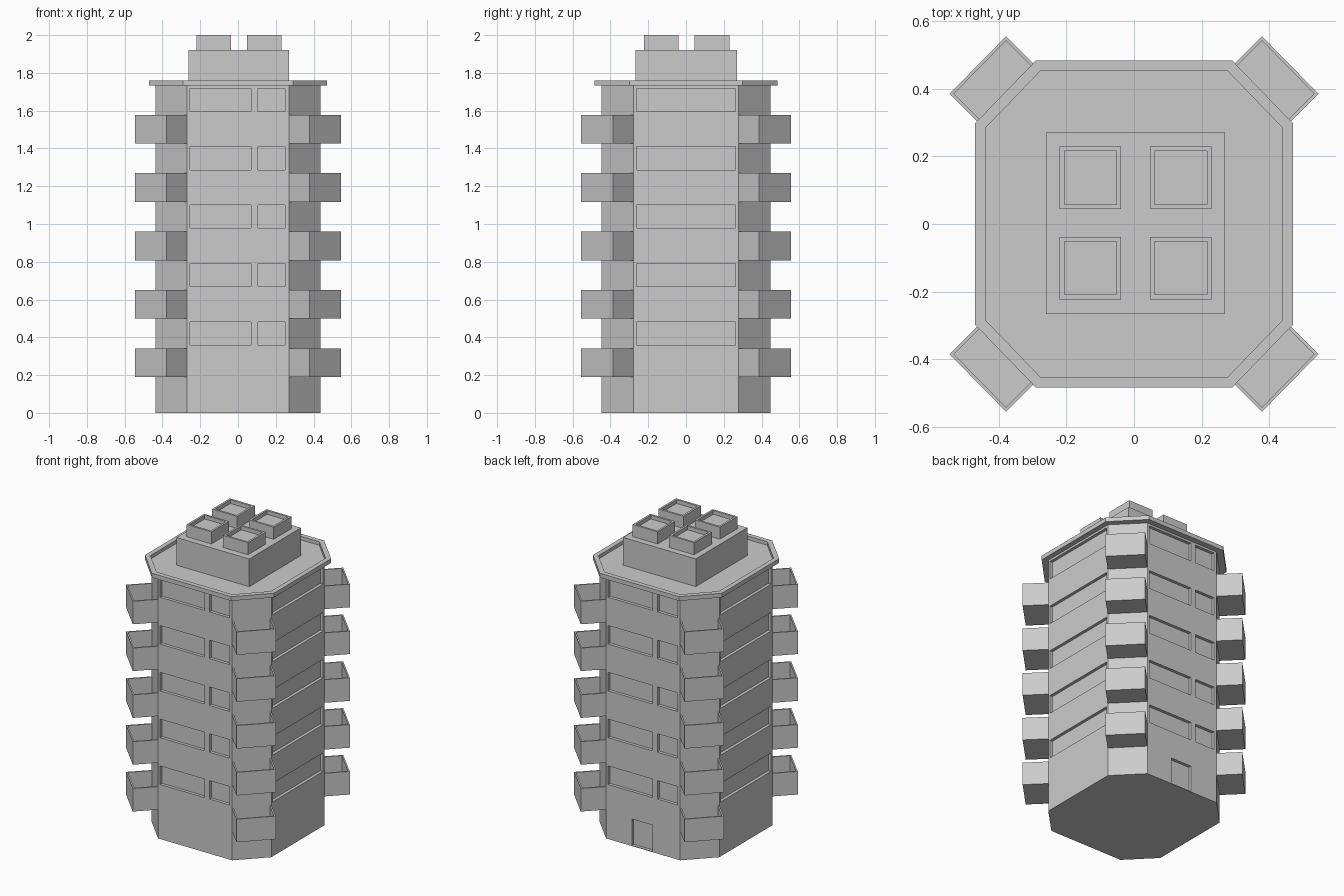
import bpy, bmesh
from mathutils import Vector

if "Cube" in bpy.data.objects:
    bpy.data.objects.remove(bpy.data.objects["Cube"])


def link(name, bm):
    bmesh.ops.recalc_face_normals(bm, faces=bm.faces)
    mesh = bpy.data.meshes.new(name)
    bm.to_mesh(mesh)
    bm.free()
    obj = bpy.data.objects.new(name, mesh)
    bpy.context.collection.objects.link(obj)
    return obj


def prism(name, pts, z0, z1, wall=0, depth=0):
    """Extruded outline, optionally hollowed from the top."""
    bm = bmesh.new()
    lo = [bm.verts.new((x, y, z0)) for x, y in pts]
    hi = [bm.verts.new((x, y, z1)) for x, y in pts]
    n = len(pts)
    bm.faces.new(lo)
    top = bm.faces.new(hi)
    for i in range(n):
        j = (i + 1) % n
        bm.faces.new((lo[i], lo[j], hi[j], hi[i]))
    bmesh.ops.recalc_face_normals(bm, faces=bm.faces)
    if wall:
        bmesh.ops.inset_individual(bm, faces=[top], thickness=wall)
        inner = bmesh.ops.extrude_discrete_faces(bm, faces=[top])["faces"][0]
        bmesh.ops.translate(bm, verts=inner.verts, vec=(0, 0, -depth))
    return link(name, bm)


def rect(x0, x1, y0, y1):
    return [(x0, y0), (x1, y0), (x1, y1), (x0, y1)]


def octagon(x, y, cx, cy):
    return [(cx, -y), (x, -cy), (x, cy), (cx, y),
            (-cx, y), (-x, cy), (-x, -cy), (-cx, -y)]


X, Y, CX, CY = 0.437, 0.447, 0.27, 0.277
STEP = 0.309
DEEP = 0.02

# Tower body
body = prism("tower_body", octagon(X, Y, CX, CY), 0, 1.735)

# Recess cutters: windows on every floor and the back door
cut = bmesh.new()


def cutter(x0, x1, y0, y1, z0, z1):
    verts = bmesh.ops.create_cube(cut, size=1)["verts"]
    for v in verts:
        v.co = Vector((x1 if v.co.x > 0 else x0,
                       y1 if v.co.y > 0 else y0,
                       z1 if v.co.z > 0 else z0))


for i in range(5):
    z0 = 0.36 + STEP * i
    z1 = z0 + 0.122
    for a, b in ((-0.255, 0.07), (0.105, 0.25)):
        cutter(a, b, -Y - 0.1, -Y + DEEP, z0, z1)
        cutter(-b, -a, Y - DEEP, Y + 0.1, z0, z1)
    cutter(X - DEEP, X + 0.1, -0.263, 0.263, z0, z1)
    cutter(-X - 0.1, -X + DEEP, -0.263, 0.263, z0, z1)
cutter(-0.07, 0.083, Y - DEEP, Y + 0.1, 0.004, 0.178)

helper = link("recess_cutter", cut)
helper.hide_render = True
mod = body.modifiers.new("recesses", "BOOLEAN")
mod.operation = "DIFFERENCE"
mod.solver = "EXACT"
mod.object = helper
bpy.context.view_layer.objects.active = body
bpy.ops.object.modifier_apply(modifier=mod.name)
bpy.data.objects.remove(helper)

# Open corner balconies on each chamfer
OUT, IN = 0.109, 0.02
for sx in (-1, 1):
    for sy in (-1, 1):
        outline = [(sx * (CX - IN), sy * (Y - IN)), (sx * (CX + OUT), sy * (Y + OUT)),
                   (sx * (X + OUT), sy * (CY + OUT)), (sx * (X - IN), sy * (CY - IN))]
        for i in range(5):
            z = 0.19 + STEP * i
            prism("balcony", outline, z, z + 0.152, 0.013, 0.135)

# Roof slab with a raised rim
prism("roof_slab", octagon(0.471, 0.485, 0.29, 0.298), 1.732, 1.76, 0.034, 0.023)

# Rooftop block and four hollow vents
prism("roof_block", rect(-0.261, 0.269, -0.267, 0.271), 1.735, 1.92)
for cx in (-0.129, 0.138):
    for cy in (-0.131, 0.137):
        prism("roof_vent", rect(cx - 0.091, cx + 0.091, cy - 0.092, cy + 0.092),
              1.918, 2.0, 0.019, 0.025)
